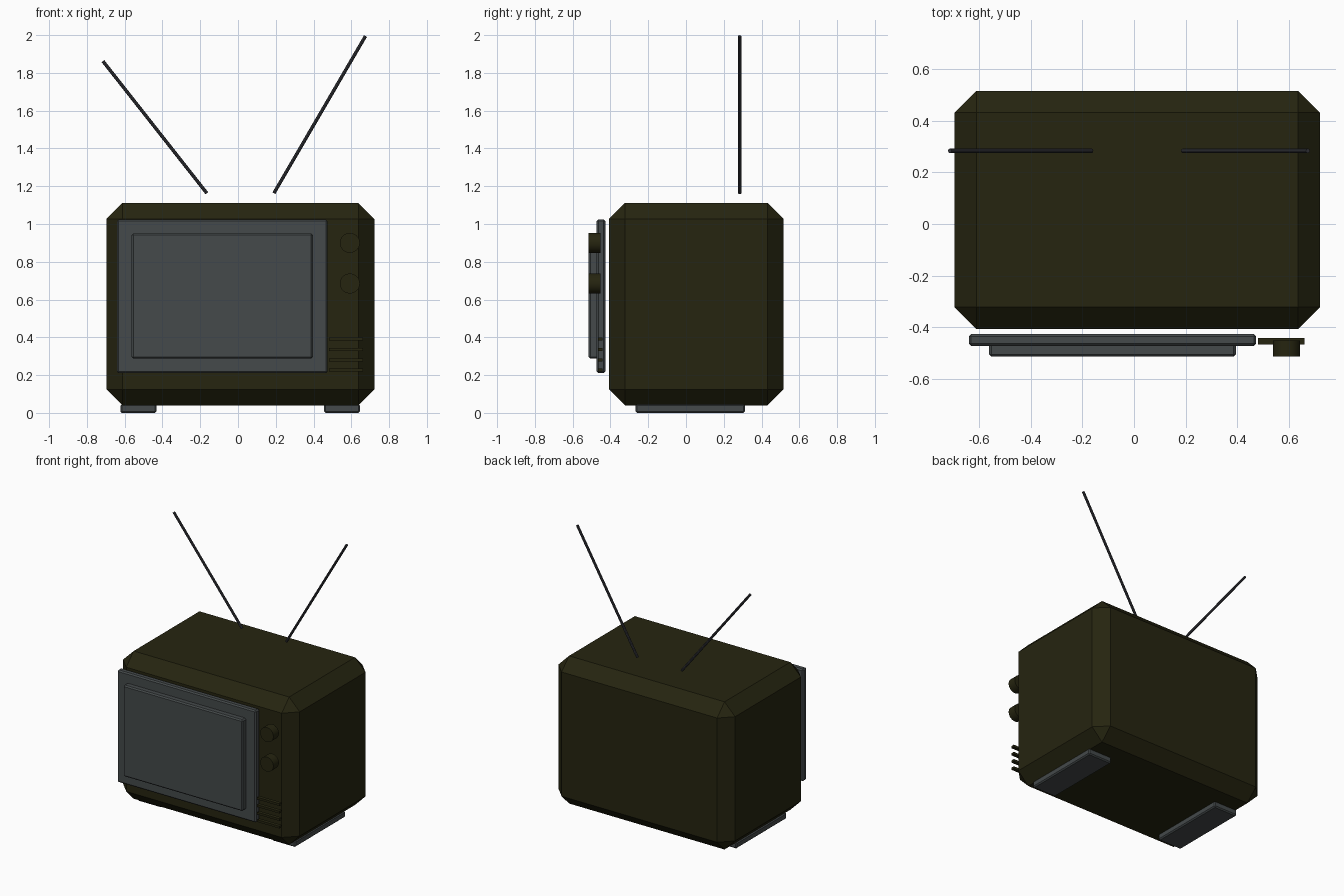
import bpy, bmesh, math
from mathutils import Vector

if "Cube" in bpy.data.objects:
    bpy.data.objects.remove(bpy.data.objects["Cube"])


def material(name, rgb):
    m = bpy.data.materials.new(name)
    m.diffuse_color = (*rgb, 1.0)
    m.use_nodes = True
    m.node_tree.nodes["Principled BSDF"].inputs["Base Color"].default_value = m.diffuse_color
    return m


OLIVE = material("dark olive", (0.019, 0.018, 0.005))
GREY = material("slate grey", (0.058, 0.067, 0.069))
METAL = material("dark metal", (0.036, 0.037, 0.045))


def finish(name, bm, mat):
    bmesh.ops.recalc_face_normals(bm, faces=bm.faces)
    mesh = bpy.data.meshes.new(name)
    bm.to_mesh(mesh)
    bm.free()
    mesh.materials.append(mat)
    ob = bpy.data.objects.new(name, mesh)
    bpy.context.collection.objects.link(ob)
    return ob


def box(name, x, y, z, mat, bevel=0.0):
    """Box from (min, max) ranges, with chamfered edges."""
    bm = bmesh.new()
    bmesh.ops.create_cube(bm, size=1)
    for v in bm.verts:
        v.co = [(r[0] + r[1]) / 2 + c * (r[1] - r[0]) for r, c in zip((x, y, z), v.co)]
    if bevel:
        bmesh.ops.bevel(bm, geom=bm.edges[:], offset=bevel, segments=1,
                        affect='EDGES', profile=0.5)
    return finish(name, bm, mat)


def rod(name, a, b, radius, sides, mat):
    """Capped cylinder between two points."""
    a, b = Vector(a), Vector(b)
    bm = bmesh.new()
    bmesh.ops.create_cone(bm, cap_ends=True, segments=sides, radius1=radius,
                          radius2=radius, depth=(b - a).length)
    rot = (b - a).to_track_quat('Z', 'Y')
    for v in bm.verts:
        v.co = rot @ v.co + (a + b) / 2
    return finish(name, bm, mat)


# Chamfered cabinet
box("cabinet", (-0.697, 0.722), (-0.408, 0.517), (0.04, 1.112), OLIVE, 0.085)

# Screen surround and raised screen
box("screen_frame", (-0.641, 0.474), (-0.473, -0.427), (0.21, 1.024), GREY, 0.009)
box("screen", (-0.563, 0.396), (-0.515, -0.46), (0.288, 0.951), GREY, 0.009)

# Tuning knobs
for i, z in enumerate((0.9, 0.685)):
    knob = rod(f"knob_{i + 1}", (0.592, -0.452, z), (0.592, -0.515, z), 0.053, 24, OLIVE)
    for p in knob.data.polygons:
        p.use_smooth = len(p.vertices) == 4
    for e in knob.data.edges:  # keep the rims crisp
        v1, v2 = (knob.data.vertices[i].co for i in e.vertices)
        e.use_edge_sharp = abs(v1.y - v2.y) < 0.001

# Speaker slats
for i in range(4):
    z = 0.39 - i * 0.0545
    box(f"speaker_slat_{i + 1}", (0.481, 0.661), (-0.467, -0.442),
        (z - 0.008, z + 0.008), OLIVE)

# Feet
for side, x in (("left", (-0.623, -0.432)), ("right", (0.455, 0.646))):
    box(f"{side}_foot", x, (-0.267, 0.312), (0.0, 0.046), GREY, 0.008)

# Aerials
rod("left_aerial", (-0.165, 0.284, 1.163), (-0.715, 0.284, 1.862), 0.009, 8, METAL)
rod("right_aerial", (0.19, 0.284, 1.163), (0.675, 0.284, 1.995), 0.009, 8, METAL)
